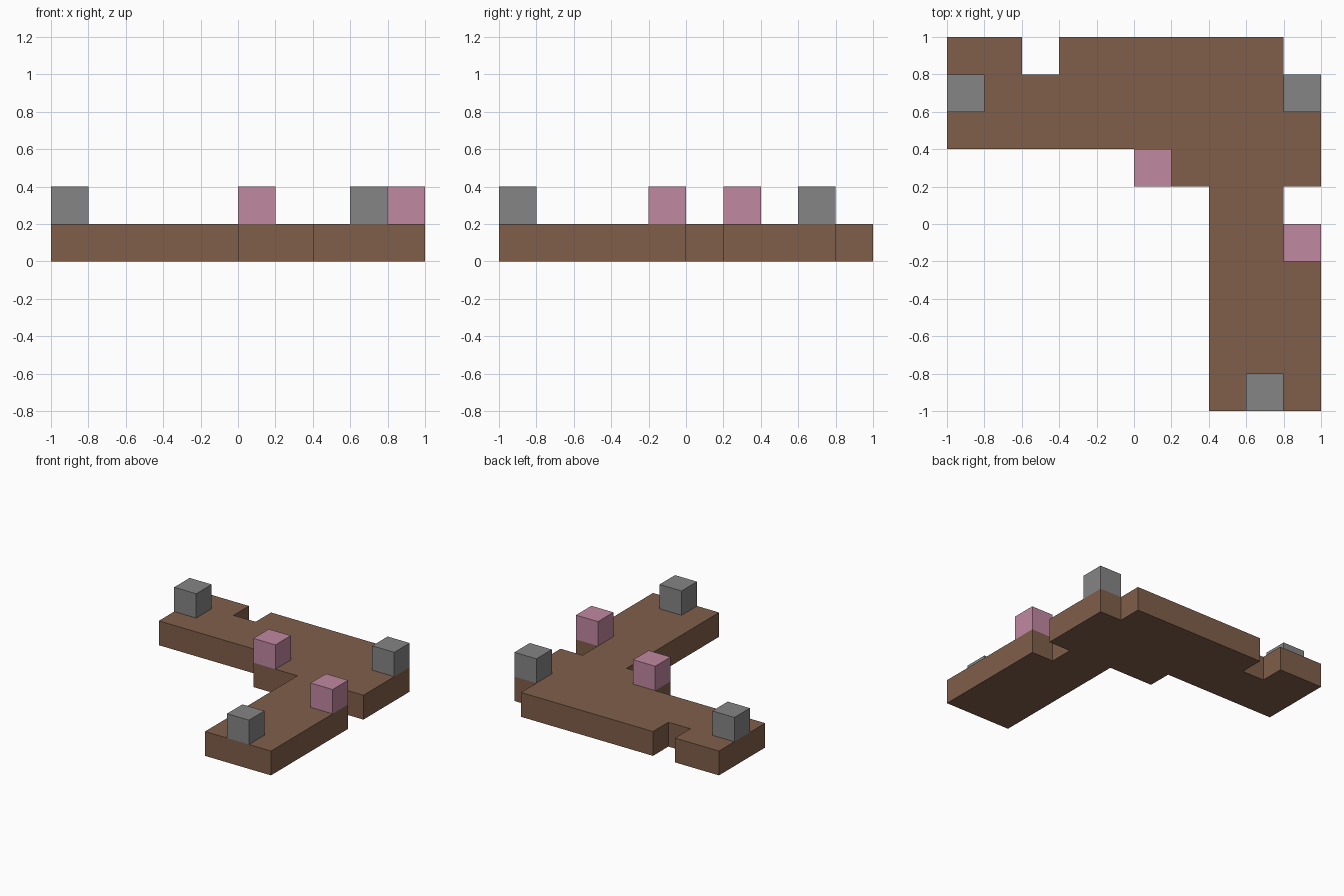
import bpy
import bmesh

cube = bpy.data.objects.get("Cube")
if cube:
    bpy.data.objects.remove(cube, do_unlink=True)

U = 0.2  # one block


def material(name, rgb):
    m = bpy.data.materials.new(name)
    m.use_nodes = True
    colour = (*rgb, 1)
    m.diffuse_color = colour
    bsdf = next(n for n in m.node_tree.nodes if n.type == 'BSDF_PRINCIPLED')
    bsdf.inputs["Base Color"].default_value = colour
    return m


def prism(name, outline, bottom, mat):
    """Extrude a counter-clockwise outline, in block units, one block upward."""
    bm = bmesh.new()
    face = bm.faces.new([bm.verts.new((x * U, y * U, bottom * U)) for x, y in outline])
    top = bmesh.ops.extrude_face_region(bm, geom=[face])["geom"]
    bmesh.ops.translate(bm, vec=(0, 0, U),
                        verts=[v for v in top if isinstance(v, bmesh.types.BMVert)])
    bmesh.ops.recalc_face_normals(bm, faces=bm.faces)
    mesh = bpy.data.meshes.new(name)
    bm.to_mesh(mesh)
    bm.free()
    mesh.materials.append(mat)
    obj = bpy.data.objects.new(name, mesh)
    bpy.context.collection.objects.link(obj)


def block(name, x, y, mat):
    prism(name, [(x, y), (x + 1, y), (x + 1, y + 1), (x, y + 1)], 1, mat)


brown = material("earth brown", (0.216, 0.114, 0.069))
pink = material("dusty pink", (0.527, 0.246, 0.352))
grey = material("stone grey", (0.235, 0.235, 0.235))

# L-shaped ground slab with notches
prism("ground_slab", [
    (-5, 2), (0, 2), (0, 1), (2, 1), (2, -5), (5, -5), (5, 0), (4, 0), (4, 1),
    (5, 1), (5, 4), (4, 4), (4, 5), (-2, 5), (-2, 4), (-3, 4), (-3, 5), (-5, 5),
], 0, brown)

# Blocks standing on the slab
block("grey_block_right", -5, 3, grey)
block("grey_block_left", 4, 3, grey)
block("grey_block_front", 3, -5, grey)
block("pink_block_inner", 0, 1, pink)
block("pink_block_outer", 4, -1, pink)
